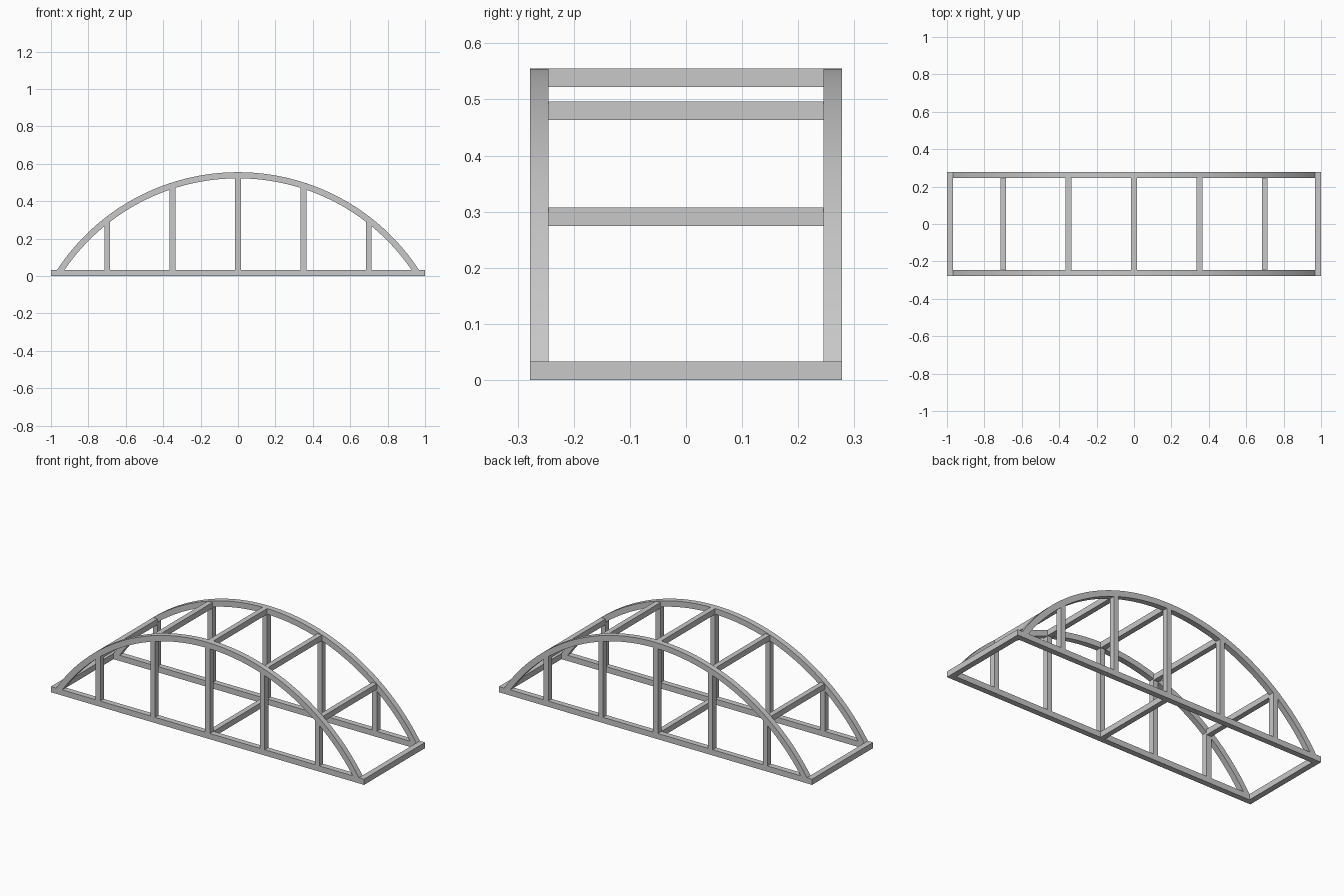
import bpy, bmesh, math

default = bpy.data.objects.get("Cube")
if default:
    bpy.data.objects.remove(default, do_unlink=True)

BEAM = 0.033            # rail and arch thickness
POST = 0.03             # post and cross beam width
HALF_W = 0.278          # half of the bridge width
TOP = 0.555             # crown of the arch
RADIUS = 1.157          # outer arch radius
CENTRE_Z = TOP - RADIUS
SIDE_Y = HALF_W - BEAM / 2
POST_X = [-0.7, -0.35, 0, 0.35, 0.7]

steel = bpy.data.materials.new("grey steel")
steel.use_nodes = True
steel.diffuse_color = (0.58, 0.58, 0.58, 1)
steel.node_tree.nodes["Principled BSDF"].inputs["Base Color"].default_value = (0.58, 0.58, 0.58, 1)


def add_object(name, bm):
    bmesh.ops.recalc_face_normals(bm, faces=bm.faces)
    mesh = bpy.data.meshes.new(name)
    bm.to_mesh(mesh)
    bm.free()
    mesh.materials.append(steel)
    obj = bpy.data.objects.new(name, mesh)
    bpy.context.collection.objects.link(obj)
    return obj


def box(name, low, high):
    bm = bmesh.new()
    bmesh.ops.create_cube(bm, size=1)
    for v in bm.verts:
        v.co = [(a + b) / 2 + c * (b - a) for a, b, c in zip(low, high, v.co)]
    return add_object(name, bm)


def arch_z(x, radius):
    return CENTRE_Z + math.sqrt(radius ** 2 - x ** 2)


def arch(name, y, steps=64):
    # Curved band whose feet are cut level with the rail top
    bm = bmesh.new()
    rings = []
    for i in range(steps + 1):
        ring = []
        for radius in (RADIUS, RADIUS - BEAM):
            limit = math.acos((BEAM - CENTRE_Z) / radius)
            a = limit * (2 * i / steps - 1)
            for side in (-1, 1):
                ring.append(bm.verts.new((radius * math.sin(a), y + side * BEAM / 2,
                                          CENTRE_Z + radius * math.cos(a))))
        rings.append([ring[0], ring[1], ring[3], ring[2]])
    for r, s in zip(rings, rings[1:]):
        for k in range(4):
            n = (k + 1) % 4
            bm.faces.new((r[k], r[n], s[n], s[k]))
    bm.faces.new(rings[0])
    bm.faces.new(rings[-1])
    obj = add_object(name, bm)
    bpy.ops.object.select_all(action='DESELECT')
    obj.select_set(True)
    bpy.context.view_layer.objects.active = obj
    bpy.ops.object.shade_smooth_by_angle(angle=math.radians(30))


# Side trusses: rail, arch and posts
inner = HALF_W - BEAM
for label, side in (("front", -1), ("back", 1)):
    y = side * SIDE_Y
    y0, y1 = y - BEAM / 2, y + BEAM / 2
    box(label + "_rail", (-1 + BEAM, y0, 0), (1 - BEAM, y1, BEAM))
    arch(label + "_arch", y)
    for i, x in enumerate(POST_X):
        box(f"{label}_post_{i + 1}", (x - POST / 2, y0, BEAM),
            (x + POST / 2, y1, arch_z(x, RADIUS - BEAM / 2)))

# Upper cross beams, tucked under the outer curve
for i, x in enumerate(POST_X):
    z = TOP if x == 0 else arch_z(abs(x) + POST / 2, RADIUS)
    box(f"upper_cross_beam_{i + 1}", (x - POST / 2, -inner, z - BEAM), (x + POST / 2, inner, z))

# Lower cross beams at both ends and the middle
box("right_end_beam", (-1, -HALF_W, 0), (-1 + BEAM, HALF_W, BEAM))
box("left_end_beam", (1 - BEAM, -HALF_W, 0), (1, HALF_W, BEAM))
box("middle_floor_beam", (-POST / 2, -inner, 0), (POST / 2, inner, BEAM))
